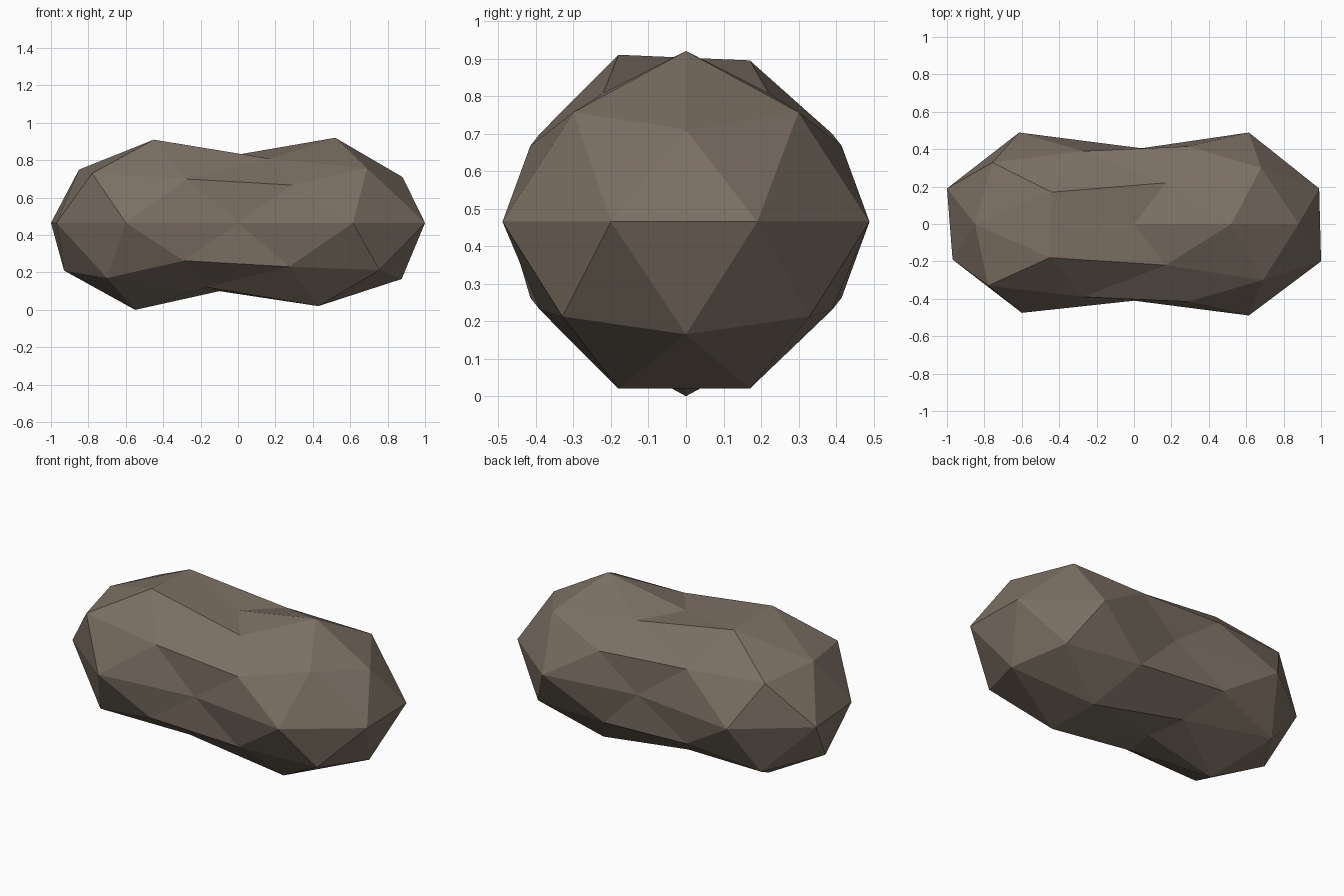
import bpy
import math
from mathutils import Vector

cube = bpy.data.objects.get("Cube")
if cube:
    bpy.data.objects.remove(cube, do_unlink=True)

MID_Z = 0.465


def swell(x, waist, gain, width):
    """Cross-section scale: narrow at the waist, full towards both ends."""
    return waist + gain * (1 - math.exp(-(x / width) ** 2))


# Faceted stone: a coarse icosphere pinched around its middle
bpy.ops.mesh.primitive_ico_sphere_add(subdivisions=2, radius=1, location=(0, 0, 0))
stone = bpy.context.object
stone.name = stone.data.name = "stone"
verts = stone.data.vertices
for v in verts:
    x, y, z = v.co
    v.co = (x * 1.045,
            y * swell(x, 0.41, 0.23, 0.43),
            MID_Z + z * swell(x, 0.37, 0.20, 0.38))

# Small chips: the nearest corner is shifted to each point
chips = [
    (-0.10, 0, 0.10), (0, 0, 0.83),
    (0.52, 0, 0.92), (-0.55, 0, 0),
    (0.88, 0, 0.71), (-0.93, 0, 0.21),
    (0.875, 0, 0.165), (-0.85, 0, 0.75),
    (-0.45, -0.18, 0.91), (-0.44, 0.17, 0.895),
    (0.43, -0.18, 0.02), (0.43, 0.17, 0.02),
    (0.69, -0.3, 0.757), (0.68, 0.3, 0.757),
    (-0.78, -0.33, 0.73), (-0.70, -0.31, 0.17),
    (-1, 0.19, MID_Z), (-0.97, -0.19, MID_Z),
    (1, -0.2, MID_Z), (0.99, 0.19, MID_Z),
    (-0.6, -0.475, MID_Z), (0.04, 0.405, MID_Z),
]
for chip in chips:
    point = Vector(chip)
    nearest = min(verts, key=lambda v: (v.co - point).length)
    nearest.co = point

# Brown-grey rock, flat shaded
rock = bpy.data.materials.new("brown_grey_rock")
rock.use_nodes = True
colour = (0.2, 0.16, 0.125, 1)
rock.diffuse_color = colour
rock.node_tree.nodes["Principled BSDF"].inputs["Base Color"].default_value = colour
stone.data.materials.append(rock)
bpy.ops.object.shade_flat()
